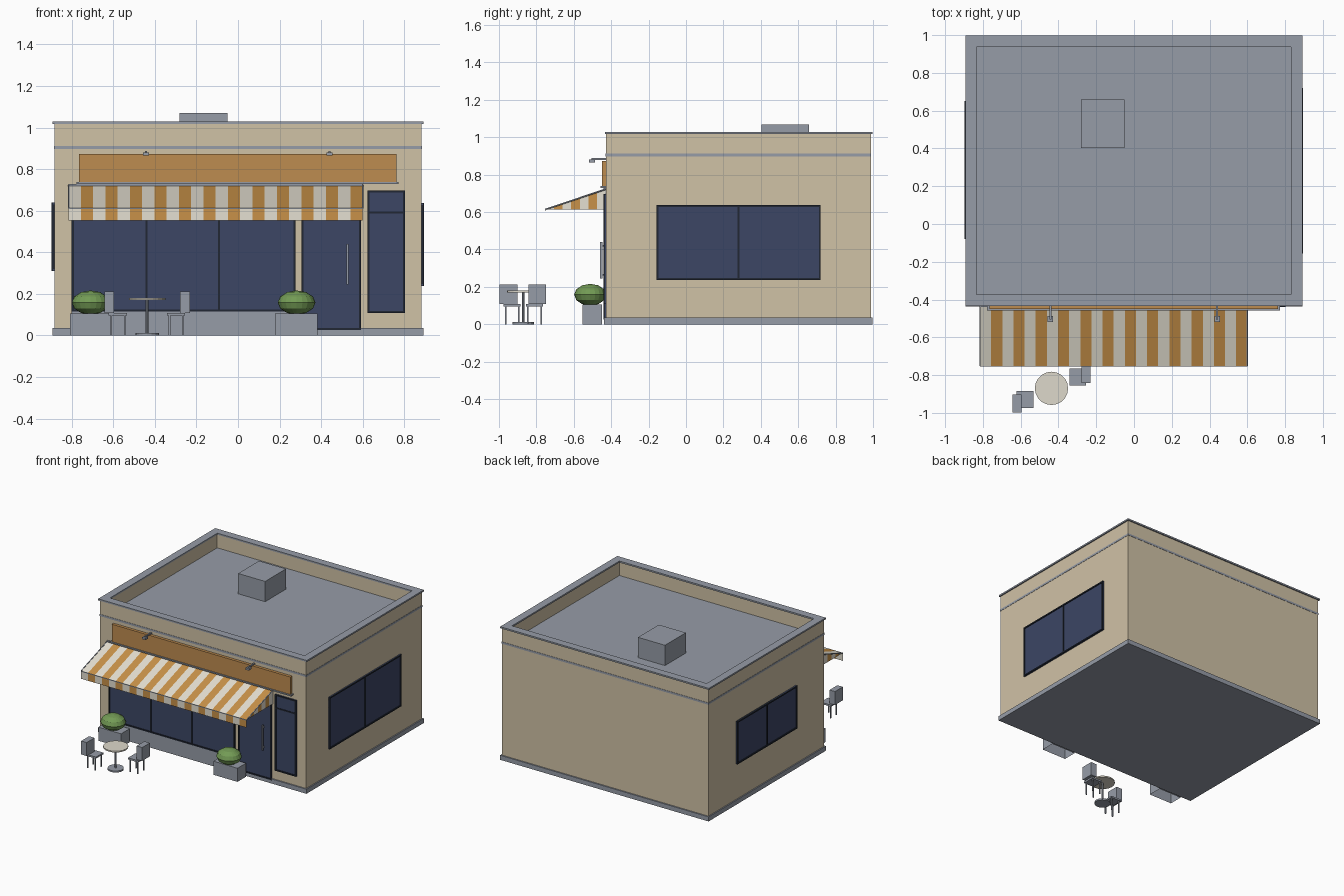
import bpy, bmesh
from mathutils import Matrix, Vector

cube = bpy.data.objects.get("Cube")
if cube:
    bpy.data.objects.remove(cube)


def material(name, rgb):
    """Flat material from display RGB (0-255), stored as linear."""
    lin = [((c / 255 + 0.055) / 1.055) ** 2.4 for c in rgb] + [1.0]
    m = bpy.data.materials.new(name)
    m.use_nodes = True
    m.diffuse_color = lin
    m.node_tree.nodes["Principled BSDF"].inputs["Base Color"].default_value = lin
    return m


TAN = material("tan wall", (208, 194, 166))
GREY = material("grey concrete", (150, 156, 167))
NAVY = material("navy glass", (60, 70, 101))
DARK = material("dark frame", (33, 39, 51))
ORANGE = material("orange sign", (190, 140, 80))
STRIPE = material("orange canvas", (200, 145, 72))
CREAM = material("cream canvas", (229, 224, 210))
GREEN = material("leaf green", (115, 155, 85))
STONE = material("pale stone", (222, 217, 203))


def finish(name, bm, *mats):
    bmesh.ops.recalc_face_normals(bm, faces=bm.faces)
    me = bpy.data.meshes.new(name)
    bm.to_mesh(me)
    bm.free()
    for m in mats:
        me.materials.append(m)
    ob = bpy.data.objects.new(name, me)
    bpy.context.collection.objects.link(ob)
    return ob


def add_box(bm, xs, ys, zs):
    size = [b - a for a, b in (xs, ys, zs)]
    mid = [(a + b) / 2 for a, b in (xs, ys, zs)]
    mat = Matrix.Translation(mid) @ Matrix.Diagonal((*size, 1))
    bmesh.ops.create_cube(bm, size=1, matrix=mat)


def box(name, xs, ys, zs, mat):
    bm = bmesh.new()
    add_box(bm, xs, ys, zs)
    return finish(name, bm, mat)


def ring(name, xs, ys, zs, t, mat):
    """Rectangular hollow wall of thickness t."""
    bm = bmesh.new()

    def loop(z, d):
        x0, x1, y0, y1 = xs[0] + d, xs[1] - d, ys[0] + d, ys[1] - d
        return [bm.verts.new((x, y, z)) for x, y in ((x0, y0), (x1, y0), (x1, y1), (x0, y1))]

    loops = [loop(zs[0], 0), loop(zs[1], 0), loop(zs[1], t), loop(zs[0], t)]
    for a, b in zip(loops, loops[1:] + loops[:1]):
        for i in range(4):
            j = (i + 1) % 4
            bm.faces.new((a[i], a[j], b[j], b[i]))
    return finish(name, bm, mat)


def cylinder(name, x, y, zs, r, sides, mat):
    bm = bmesh.new()
    bmesh.ops.create_cone(bm, cap_ends=True, segments=sides, radius1=r, radius2=r, depth=zs[1] - zs[0],
                          matrix=Matrix.Translation((x, y, sum(zs) / 2)))
    return finish(name, bm, mat)


def window(name, axis, wall, out, us, zs, mullions=(), transoms=(), t=0.01):
    """Glass plate and frame on a wall facing axis 'x' or 'y'; out is the signed frame depth."""
    def add(bm, u, z, depth):
        d = sorted((wall - out * 0.3, wall + depth))
        add_box(bm, *((u, d, z) if axis == "y" else (d, u, z)))

    glass, frame = bmesh.new(), bmesh.new()
    add(glass, us, zs, out * 0.5)
    for z in (zs[0], zs[1] - t):
        add(frame, us, (z, z + t), out)
    for u in (us[0], us[1] - t):
        add(frame, (u, u + t), (zs[0] + t, zs[1] - t), out)
    for u in mullions:
        add(frame, (u - t / 2, u + t / 2), (zs[0] + t, zs[1] - t), out * 0.9)
    for z in transoms:
        add(frame, (us[0] + t, us[1] - t), (z - t / 2, z + t / 2), out * 0.8)
    finish(name + "_glass", glass, NAVY)
    finish(name + "_frame", frame, DARK)


# Building: solid body, roof deck, parapet and cap
WX, WY = (-0.883, 0.883), (-0.428, 0.988)
box("foundation", (-0.892, 0.892), (-0.438, 0.998), (0, 0.035), GREY)
box("walls", WX, WY, (0.035, 0.897), TAN)
box("roof_deck", (-0.885, 0.885), (-0.43, 0.99), (0.897, 0.912), GREY)
ring("parapet", WX, WY, (0.912, 1.018), 0.045, TAN)
ring("parapet_cap", (-0.893, 0.892), (-0.434, 0.997), (1.017, 1.029), 0.06, GREY)
box("roof_unit", (-0.281, -0.05), (0.403, 0.658), (0.912, 1.069), GREY)

# Windows and door
FRONT = WY[0]
window("shop_window", "y", FRONT, -0.012, (-0.8, 0.277), (0.115, 0.69), (-0.44, -0.091))
window("door", "y", FRONT, -0.012, (0.306, 0.592), (0.025, 0.7))
window("narrow_window", "y", FRONT, -0.012, (0.622, 0.803), (0.108, 0.697), (), (0.592,))
window("left_window", "x", WX[1], 0.013, (-0.157, 0.72), (0.237, 0.637), (0.281,))
window("right_window", "x", WX[0], -0.015, (-0.08, 0.652), (0.31, 0.64), (0.286,))
box("window_plinth", (-0.8, 0.283), (FRONT - 0.01, FRONT), (0.03, 0.115), GREY)
box("door_handle", (0.523, 0.532), (-0.459, -0.446), (0.245, 0.44), GREY)
for z in (0.265, 0.42):
    box("handle_mount", (0.524, 0.531), (-0.45, -0.43), (z - 0.004, z + 0.004), GREY)

# Sign board, ledge and lamps
box("sign_board", (-0.765, 0.763), (-0.45, FRONT), (0.737, 0.873), ORANGE)
box("sign_ledge", (-0.778, 0.773), (-0.457, FRONT), (0.728, 0.738), GREY)
for x in (-0.443, 0.44):
    box("lamp_arm", (x - 0.005, x + 0.005), (-0.505, FRONT), (0.878, 0.888), GREY)
    box("lamp_head", (x - 0.015, x + 0.015), (-0.518, -0.486), (0.866, 0.88), GREY)

# Striped awning: slope, hanging valance and triangular cheeks
AX0, AX1, COUNT = -0.815, 0.6, 24
BACK, EDGE, TOP, LOW, HEM = -0.43, -0.752, 0.722, 0.614, 0.553
bm = bmesh.new()


def quad(points, index):
    f = bm.faces.new([bm.verts.new(p) for p in points])
    f.material_index = index


step = (AX1 - AX0) / COUNT
for i in range(COUNT):
    a, b = AX0 + i * step, AX0 + (i + 1) * step
    quad([(a, BACK, TOP), (b, BACK, TOP), (b, EDGE, LOW), (a, EDGE, LOW)], i % 2)
    quad([(a, EDGE, LOW), (b, EDGE, LOW), (b, EDGE, HEM), (a, EDGE, HEM)], i % 2)
CHEEK = 7
for x in (AX0, AX1):
    for i in range(CHEEK):
        s, t = i / CHEEK, (i + 1) / CHEEK
        y0, y1 = EDGE + (BACK - EDGE) * s, EDGE + (BACK - EDGE) * t
        z0, z1 = LOW + (TOP - LOW) * s, LOW + (TOP - LOW) * t
        pts = [(x, y0, LOW), (x, y1, LOW), (x, y1, z1)]
        quad(pts + [(x, y0, z0)] if i else pts, i % 2)
finish("awning", bm, CREAM, STRIPE)

# Awning frame: wall rail, front bar and sloping end bars
box("awning_rail", (AX0, AX1), (-0.44, FRONT), (TOP - 0.006, TOP + 0.006), GREY)
box("awning_front_bar", (AX0, AX1), (EDGE - 0.003, EDGE + 0.004), (LOW - 0.006, LOW), GREY)
slope = Vector((0, BACK - EDGE, TOP - LOW))
for x in (AX0, AX1):
    bm = bmesh.new()
    bmesh.ops.create_cone(bm, cap_ends=True, segments=6, radius1=0.004, radius2=0.004, depth=slope.length,
                          matrix=Matrix.Translation((x, (BACK + EDGE) / 2, (TOP + LOW) / 2))
                          @ slope.to_track_quat("Z", "Y").to_matrix().to_4x4())
    finish("awning_end_bar", bm, GREY)

# Planters, open underneath, with bushes
for x0, x1, cx in ((-0.808, -0.613, -0.709), (0.177, 0.383, 0.282)):
    planter = bmesh.new()
    add_box(planter, (x0, x1), (-0.553, -0.448), (0, 0.105))
    planter.faces.ensure_lookup_table()
    base = min(planter.faces, key=lambda f: f.calc_center_median().z)
    bmesh.ops.delete(planter, geom=[base], context="FACES_ONLY")
    finish("planter", planter, GREY)
    bm = bmesh.new()
    bmesh.ops.create_uvsphere(bm, u_segments=20, v_segments=6, radius=1,
                              matrix=Matrix.Translation((cx, -0.512, 0.158)) @ Matrix.Diagonal((0.091, 0.086, 0.058, 1)))
    finish("bush", bm, GREEN)

# Round table
TX, TY = -0.437, -0.87
cylinder("table_top", TX, TY, (0.17, 0.18), 0.088, 20, STONE)
cylinder("table_post", TX, TY, (0.01, 0.17), 0.007, 8, GREY)
cylinder("table_foot", TX, TY, (0, 0.012), 0.057, 16, GREY)

# Chairs: seat corner ranges and matching backrest ranges
for side, sx, sy, bx, by in (
        ("right", (-0.622, -0.533), (-0.975, -0.885), (-0.643, -0.596), (-0.998, -0.902)),
        ("left", (-0.342, -0.254), (-0.855, -0.764), (-0.278, -0.23), (-0.843, -0.749))):
    box(side + "_chair_seat", sx, sy, (0.095, 0.108), GREY)
    box(side + "_chair_back", bx, by, (0.108, 0.212), GREY)
    legs = bmesh.new()
    for x in (sx[0] + 0.012, sx[1] - 0.012):
        for y in (sy[0] + 0.01, sy[1] - 0.01):
            add_box(legs, (x - 0.004, x + 0.004), (y - 0.004, y + 0.004), (0, 0.096))
    finish(side + "_chair_legs", legs, GREY)
